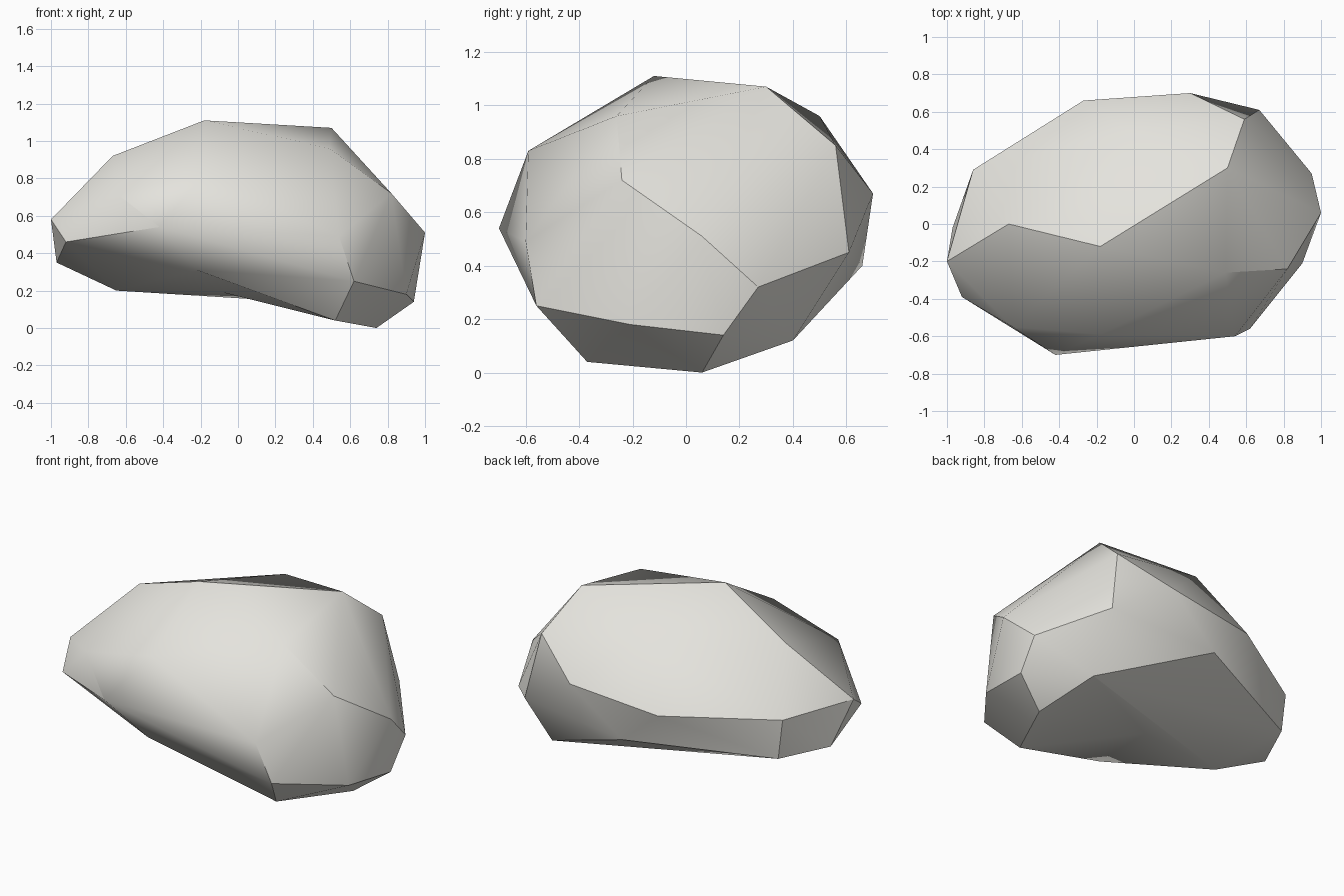
import bpy, bmesh, math

if "Cube" in bpy.data.objects:
    bpy.data.objects.remove(bpy.data.objects["Cube"])

# Corner points of the boulder, grouped by region
right_facet = [(.54, -.60, .49), (.82, -.24, .72), (1.0, .06, .51), (.95, .27, .32),
               (.94, .14, .14), (.90, -.21, .18), (.62, -.56, .25)]
right_back = [(.67, .61, .45), (.59, .56, .85), (.63, .40, .12)]
crown = [(-.18, -.12, 1.11), (.50, .30, 1.07), (.49, -.26, .96), (-.03, .50, .96),
         (-.67, .0, .92), (-.18, -.59, .83)]
back = [(.30, .70, .67), (-.27, .66, .61), (-.03, .66, .40), (-.86, .29, .60), (-.83, .29, .355)]
left_front = [(-1.0, -.20, .58), (-.92, -.39, .46), (-.65, -.55, .72), (-.42, -.70, .54),
              (-.97, -.02, .35)]
base = [(.74, .06, .0), (.52, -.37, .04), (-.22, -.56, .31), (-.65, -.07, .20)]

# Wrap the points in a convex shell
bm = bmesh.new()
for p in right_facet + right_back + crown + back + left_front + base:
    bm.verts.new(p)
bmesh.ops.convex_hull(bm, input=bm.verts[:])
loose = [v for v in bm.verts if not v.link_faces]
bmesh.ops.delete(bm, geom=loose, context='VERTS')
bmesh.ops.recalc_face_normals(bm, faces=bm.faces[:])
bm.normal_update()

# Hollow the underside: merge the downward faces (not the ends) and push their middle up
under = [f for f in bm.faces
         if f.normal.z < -0.8 and all(-0.7 < v.co.x < 0.8 for v in f.verts)]
if under:
    merged = bmesh.ops.dissolve_faces(bm, faces=under)["region"]
    poked = bmesh.ops.poke(bm, faces=merged)
    for v in poked["verts"]:
        v.co = (-.08, .0, .19)
bmesh.ops.recalc_face_normals(bm, faces=bm.faces[:])

mesh = bpy.data.meshes.new("boulder")
bm.to_mesh(mesh)
bm.free()
boulder = bpy.data.objects.new("boulder", mesh)
bpy.context.collection.objects.link(boulder)

# Pale warm grey stone
stone = bpy.data.materials.new("pale grey stone")
stone.diffuse_color = (.78, .77, .725, 1)
stone.use_nodes = True
stone.node_tree.nodes["Principled BSDF"].inputs["Base Color"].default_value = stone.diffuse_color
mesh.materials.append(stone)

# Soft shading with crisp chipped edges
bpy.context.view_layer.objects.active = boulder
boulder.select_set(True)
bpy.ops.object.shade_smooth_by_angle(angle=math.radians(30))
